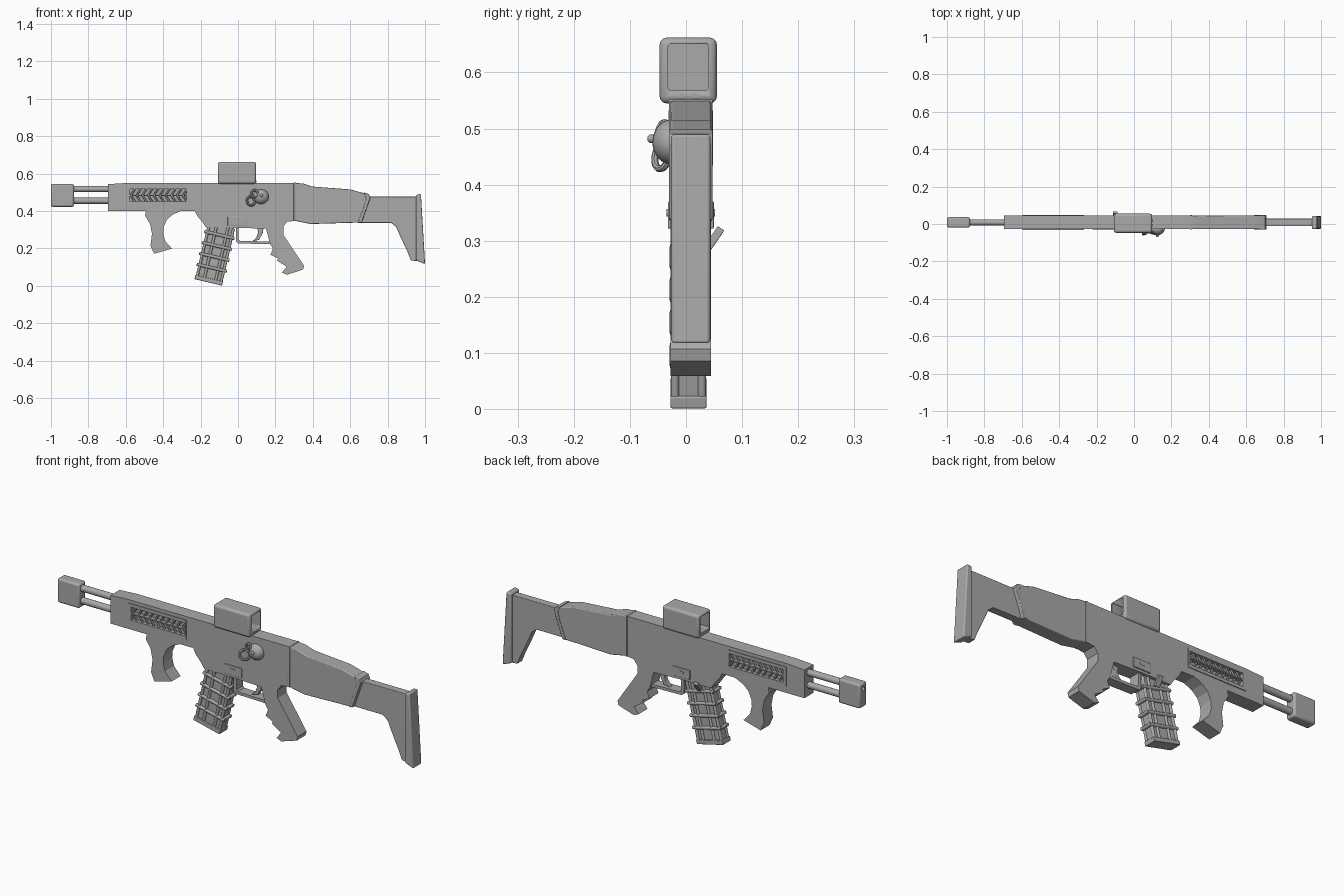
import bpy, bmesh, math
from mathutils import Matrix, Vector

if "Cube" in bpy.data.objects:
    bpy.data.objects.remove(bpy.data.objects["Cube"])

YC = 0.0085  # centre plane of the body
grey = bpy.data.materials.new("matte_grey")
grey.diffuse_color = (0.40, 0.40, 0.40, 1)
grey.use_nodes = True
grey.node_tree.nodes["Principled BSDF"].inputs["Base Color"].default_value = grey.diffuse_color


def finish(name, bm, bevel=0.0, smooth=False):
    bmesh.ops.recalc_face_normals(bm, faces=bm.faces)
    me = bpy.data.meshes.new(name)
    bm.to_mesh(me)
    bm.free()
    me.materials.append(grey)
    ob = bpy.data.objects.new(name, me)
    bpy.context.collection.objects.link(ob)
    if bevel:
        m = ob.modifiers.new("bevel", 'BEVEL')
        m.width, m.segments = bevel, 3
        m.limit_method = 'ANGLE'
        m.angle_limit = math.radians(50)
    if bevel or smooth:
        bpy.context.view_layer.objects.active = ob
        ob.select_set(True)
        bpy.ops.object.shade_smooth_by_angle(angle=math.radians(35))
        ob.select_set(False)
    return ob


def add_box(bm, x0, x1, y0, y1, z0, z1, mat=Matrix()):
    m = Matrix.Translation(((x0+x1)/2, (y0+y1)/2, (z0+z1)/2)) @ Matrix.Diagonal((x1-x0, y1-y0, z1-z0, 1))
    bmesh.ops.create_cube(bm, size=1, matrix=mat @ m)


def add_rod(bm, a, b, r, segs=12):
    a, b = Vector(a), Vector(b)
    rot = (b - a).to_track_quat('Z', 'Y').to_matrix().to_4x4()
    bmesh.ops.create_cone(bm, cap_ends=True, segments=segs, radius1=r, radius2=r,
                          depth=(b - a).length, matrix=Matrix.Translation((a + b) / 2) @ rot)


def add_ball(bm, c, s):
    bmesh.ops.create_uvsphere(bm, u_segments=20, v_segments=12, radius=1,
                              matrix=Matrix.Translation(c) @ Matrix.Diagonal((*s, 1)))


def box(name, *dims, bevel=0.0):
    bm = bmesh.new()
    add_box(bm, *dims)
    return finish(name, bm, bevel)


def slab(name, pts, hw, bevel=0.0, yc=YC):
    """Side profile in x,z extruded across y."""
    bm = bmesh.new()
    f = bm.faces.new([bm.verts.new((x, yc - hw, z)) for x, z in pts])
    out = bmesh.ops.extrude_face_region(bm, geom=[f])
    bmesh.ops.translate(bm, vec=(0, 2*hw, 0), verts=[v for v in out["geom"] if isinstance(v, bmesh.types.BMVert)])
    return finish(name, bm, bevel)


def cut(ob, cutter):
    m = ob.modifiers.new("cut", 'BOOLEAN')
    m.operation, m.object, m.solver = 'DIFFERENCE', cutter, 'EXACT'
    cutter.hide_render = True
    cutter.hide_set(True)


# receiver with both grips
receiver = slab("receiver", [
    (-.695, .543), (-.6, .549), (.305, .55), (.305, .347), (.262, .342), (.242, .315), (.242, .273),
    (.353, .107), (.348, .086), (.262, .059), (.235, .07), (.26, .102), (.209, .134), (.214, .146),
    (.174, .166), (.187, .198), (.171, .225), (.15, .305), (-.02, .31), (-.17, .31), (-.19, .34),
    (-.219, .374), (-.232, .40), (-.305, .40), (-.35, .38), (-.38, .353), (-.397, .315), (-.40, .28),
    (-.39, .24), (-.353, .198), (-.449, .171), (-.468, .215), (-.46, .278), (-.47, .33),
    (-.497, .374), (-.492, .40), (-.695, .40)], 0.036)

# vented handguard panels, slots cut through panel into body, with slanted slats
rows = ((.486, .516), (.450, .480))
bm = bmesh.new()
for y in (YC - .04, YC + .04):
    for z0, z1 in rows:
        add_box(bm, -.577, -.275, y - .02, y + .02, z0, z1)
slots = finish("vent_cutter", bm)
bm = bmesh.new()
for y in (YC - .0275, YC + .0275):
    for r, (z0, z1) in enumerate(rows):
        for i in range(10):
            x = -.562 + i * .031
            d = .011 if r == 0 else -.011
            add_rod(bm, (x - d, y, z0 - .002), (x + d, y, z1 + .002), .0055, 6)
finish("vent_slats", bm)
for nm, s in (("front", -1), ("back", 1)):
    y = YC + s * .0375
    panel = box(f"vent_panel_{nm}", -.595, -.268, y - .0025, y + .0025, .434, .532)
    cut(panel, slots)
cut(receiver, slots)

# barrels and muzzle block
bm = bmesh.new()
for z in (.517, .454):
    add_rod(bm, (-.90, YC, z), (-.67, YC, z), .0165, 20)
finish("barrels", bm, smooth=True)
muzzle = box("muzzle_block", -1.0, -.877, YC - .028, YC + .028, .422, .545, bevel=.01)
bm = bmesh.new()
add_rod(bm, (-1.05, YC, .517), (-.95, YC, .517), .011, 16)
cut(muzzle, finish("muzzle_cutter", bm))

# stock
slab("stock_body", [(.303, .55), (.35, .546), (.40, .53), (.60, .515), (.69, .49), (.70, .475), (.69, .43),
                    (.665, .37), (.655, .338), (.39, .33), (.303, .347)], .0365, .004)
slab("stock_lip", [(.672, .499), (.70, .49), (.708, .472), (.692, .425), (.672, .37), (.662, .338),
                   (.64, .336), (.655, .375), (.676, .43), (.685, .47)], .039, .003)
box("stock_collar", .298, .311, YC - .039, YC + .039, .345, .552, bevel=.003)
slab("stock_rear", [(.66, .476), (.96, .476), (.975, .13), (.925, .135), (.908, .178), (.866, .267),
                    (.845, .315), (.818, .336), (.64, .336)], .020, .003)
slab("butt_pad", [(.952, .486), (.978, .491), (1.0, .116), (.952, .135)], .035, .006)

# magazine: slim core with a cage of rods, tilted
T = Matrix.Translation((-.09, YC - .004, .31)) @ Matrix.Rotation(.23, 4, 'Y')
bm = bmesh.new()
add_box(bm, -.068, .068, -.024, .024, -.29, .03, T)
add_box(bm, -.077, .075, -.032, .032, -.30, -.278, T)
finish("magazine_core", bm, .003)
bm = bmesh.new()
for s in (-1, 1):
    for x in (-.066, -.026, .036, .066):
        add_rod(bm, T @ Vector((x, s*.024, -.285)), T @ Vector((x, s*.024, .01)), .0075)
    for z in (-.04, -.10, -.16, -.22):
        add_rod(bm, T @ Vector((-.082, s*.025, z)), T @ Vector((.082, s*.025, z)), .0085)
        add_rod(bm, T @ Vector((s*.075, -.025, z)), T @ Vector((s*.075, .025, z)), .0085)
finish("magazine_ribs", bm, smooth=True)

# trigger guard and trigger
slab("trigger_guard", [(-.012, .315), (-.012, .238), (0, .226), (.18, .222), (.18, .236),
                       (.012, .240), (.004, .248), (.004, .315)], .026)
slab("trigger", [(.10, .32), (.138, .32), (.132, .28), (.112, .245), (.078, .238),
                 (.10, .262), (.108, .285)], .012, .003)

# side plates and magazine release paddle
for nm, s in (("front", -1), ("back", 1)):
    y = YC + s * .037
    box(f"side_plate_{nm}", -.055, .043, y - .004, y + .004, .322, .370, bevel=.002)
    bm = bmesh.new()
    add_rod(bm, (.0, y, .35), (.0, y + s*.006, .35), .007)
    add_box(bm, -.02, 0, min(y, y + s*.006), max(y, y + s*.006), .345, .355)
    finish(f"side_catch_{nm}", bm)
bm = bmesh.new()
add_box(bm, -.012, .012, -.007, .007, -.03, .022,
        Matrix.Translation((-.1, .05, .304)) @ Matrix.Rotation(-.6, 4, 'X'))
finish("release_paddle", bm, .002)

# charging knob with tip and hanging rings
bm = bmesh.new()
add_ball(bm, (.123, -.026, .476), (.042, .034, .04))
add_ball(bm, (.125, -.062, .482), (.009, .007, .008))
add_rod(bm, (.123, -.055, .482), (.123, -.064, .482), .006)
finish("charging_knob", bm, smooth=True)
for i, (x, z, R) in enumerate(((.068, .452, .024), (.088, .492, .019))):
    bpy.ops.mesh.primitive_torus_add(location=(x, -.042, z), rotation=(1.35, .3, .5 - i),
                                     major_radius=R, minor_radius=.0065,
                                     major_segments=24, minor_segments=8)
    ring = bpy.context.object
    ring.name = f"knob_ring_{i + 1}"
    ring.data.materials.append(grey)
    bpy.ops.object.shade_smooth_by_angle()
    ring.select_set(False)

# boxy sight, open at both ends, with a lens plate
SC = .004
sight = box("sight_housing", -.108, .097, SC - .051, SC + .051, .545, .662, bevel=.012)
opening = box("sight_cutter", -.2, .2, SC - .036, SC + .036, .568, .651, bevel=.006)
cut(sight, opening)
box("sight_lens", -.01, -.002, SC - .038, SC + .038, .566, .653)
bm = bmesh.new()
for y in (-.009, .018):
    add_rod(bm, (.09, y, .558), (.099, y, .558), .0055)
finish("sight_screws", bm, smooth=True)
